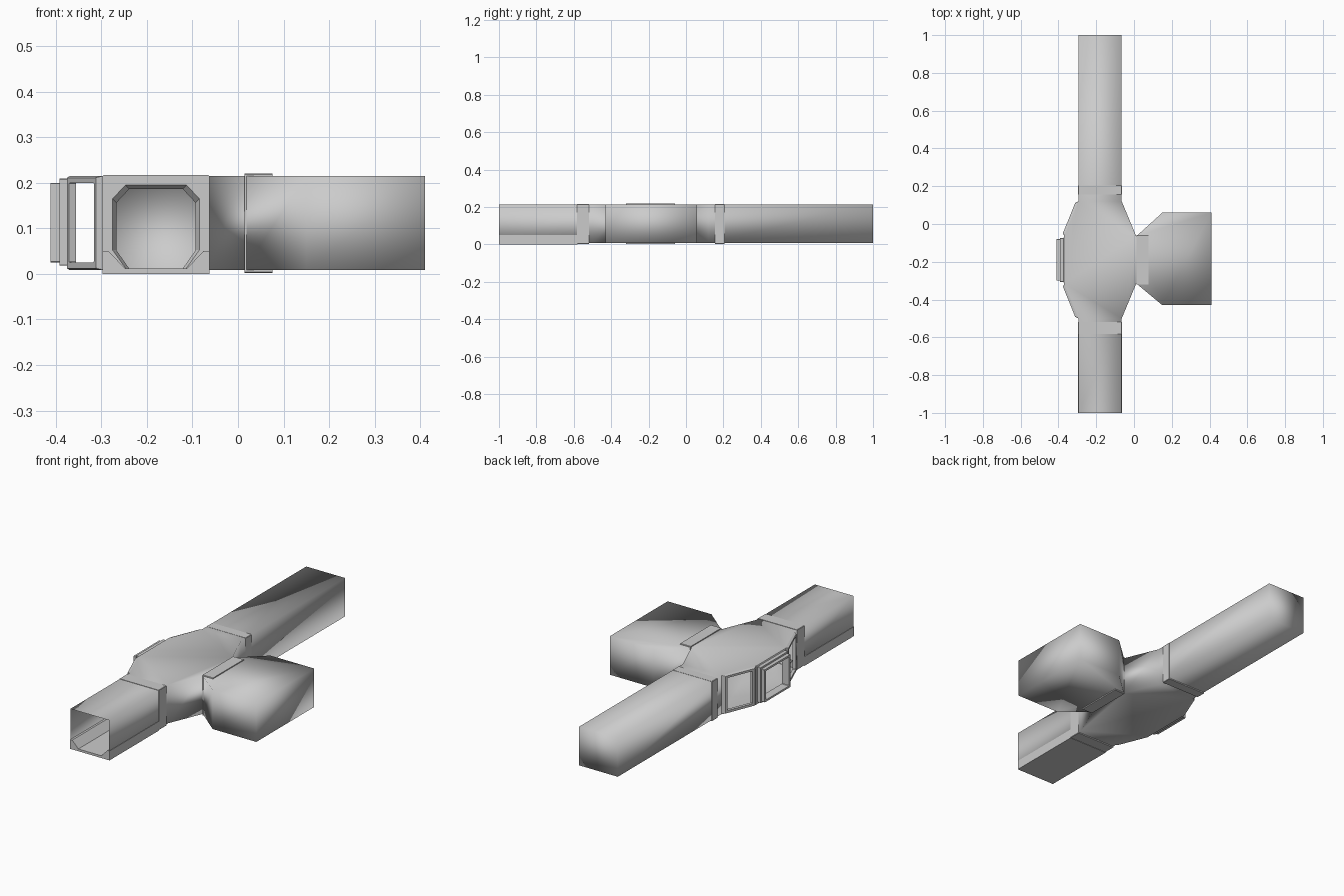
import bpy, bmesh
from math import atan2, pi, cos, sin

if "Cube" in bpy.data.objects:
    bpy.data.objects.remove(bpy.data.objects["Cube"])

FLOOR, CEIL = 0.008, 0.215
MID_Y, COR_X = -0.19, -0.18        # junction centre line, corridor centre line


def finish(name, bm, smooth=False):
    bmesh.ops.recalc_face_normals(bm, faces=bm.faces)
    me = bpy.data.meshes.new(name)
    bm.to_mesh(me)
    bm.free()
    for p in me.polygons:
        p.use_smooth = smooth
    ob = bpy.data.objects.new(name, me)
    bpy.context.collection.objects.link(ob)
    return ob


def octagon(hw, z0, z1, top=(0.002, 0.002), bot=(0.002, 0.002)):
    """Rectangle with cut corners, in (across, up) coordinates."""
    right = [(hw - bot[0], z0), (hw, z0 + bot[1]), (hw, z1 - top[1]), (hw - top[0], z1)]
    return right + [(-u, z) for u, z in reversed(right)]


def ring(name, centre, angle, levels):
    """Closed frame swept through (loop, depth) levels around an opening."""
    bm = bmesh.new()
    c, s = cos(angle), sin(angle)
    loops = [[bm.verts.new((centre[0] + u * c - d * s, centre[1] + u * s + d * c, z))
              for u, z in loop] for loop, d in levels]
    for i, a in enumerate(loops):
        b = loops[(i + 1) % len(loops)]
        for j in range(len(a)):
            k = (j + 1) % len(a)
            bm.faces.new((a[j], a[k], b[k], b[j]))
    return finish(name, bm)


# Main shell: corridor, junction and side room, open at the front and windows
plan = [(-.295, -1), (-.065, -1), (-.065, -.5), (.012, -.315), (.15, -.43), (.41, -.43),
        (.41, .06), (.15, .06), (.012, -.065), (-.065, .12), (-.065, 1), (-.295, 1),
        (-.295, .12), (-.37, -.065), (-.37, -.315), (-.295, -.5)]
panels = [(0, 1, 2, 15), (15, 2, 3, 8, 9, 12, 13, 14), (3, 4, 5, 6, 7, 8), (9, 10, 11, 12)]
open_edges = {0, 12, 13, 14}
bm = bmesh.new()
low = [bm.verts.new((x, y, FLOOR)) for x, y in plan]
high = [bm.verts.new((x, y, CEIL)) for x, y in plan]
for i in range(len(plan)):
    if i not in open_edges:
        j = (i + 1) % len(plan)
        bm.faces.new((low[i], low[j], high[j], high[i]))
for p in panels:
    bm.faces.new([low[i] for i in p])
    bm.faces.new([high[i] for i in p])
finish("corridor_shell", bm, smooth=True)


# Door frames with stepped, cut-corner openings
def door_frame(name, centre, angle, hw, top, half_depth):
    outer = octagon(hw, 0.002, top)
    wide = octagon(hw - .022, .010, .195, (.028, .030), (.030, .042))
    narrow = octagon(hw - .030, .012, .186, (.028, .030), (.028, .040))
    h = half_depth
    ring(name, centre, angle, [(outer, -h), (outer, h), (wide, h), (narrow, h * .5),
                               (narrow, -h * .5), (wide, -h)])


door_frame("front_door_frame", (COR_X, -.55), 0, .117, .217, .032)
door_frame("back_door_frame", (COR_X, .18), 0, .117, .216, .025)
door_frame("room_door_frame", (.045, MID_Y), pi / 2, .131, .220, .031)

# Floor trim with sloped kerbs in the front corridor
half = [(.117, 0), (.117, .05), (.104, .05), (.068, .012)]
profile = half + [(-x, z) for x, z in reversed(half)]
bm = bmesh.new()
ends = [[bm.verts.new((COR_X + x, y, z)) for x, z in profile] for y in (-1, -.58)]
for j in range(len(profile)):
    k = (j + 1) % len(profile)
    bm.faces.new((ends[0][j], ends[0][k], ends[1][k], ends[1][j]))
for e in ends:
    bm.faces.new(e)
finish("floor_trim", bm)

# Diagonal windows, mirrored about the junction centre line
slope = atan2(.185, .075)
for name, side, angle in (("back_window_frame", 1, slope), ("front_window_frame", -1, pi - slope)):
    ring(name, (-.3325, MID_Y + side * .2175), angle,
         [(octagon(.0995, FLOOR, CEIL), 0), (octagon(.085, .012, .211), .012),
          (octagon(.072, .025, .2), .012), (octagon(.072, .025, .2), -.004)])

# Middle window with a two-step projecting surround
ring("middle_window_frame", (-.37, MID_Y), pi / 2,
     [(octagon(.125, FLOOR, CEIL), 0), (octagon(.116, .018, .209), .003),
      (octagon(.116, .018, .209), .022), (octagon(.110, .025, .2), .022),
      (octagon(.110, .025, .2), .041), (octagon(.098, .035, .19), .041),
      (octagon(.098, .035, .19), -.003)])
